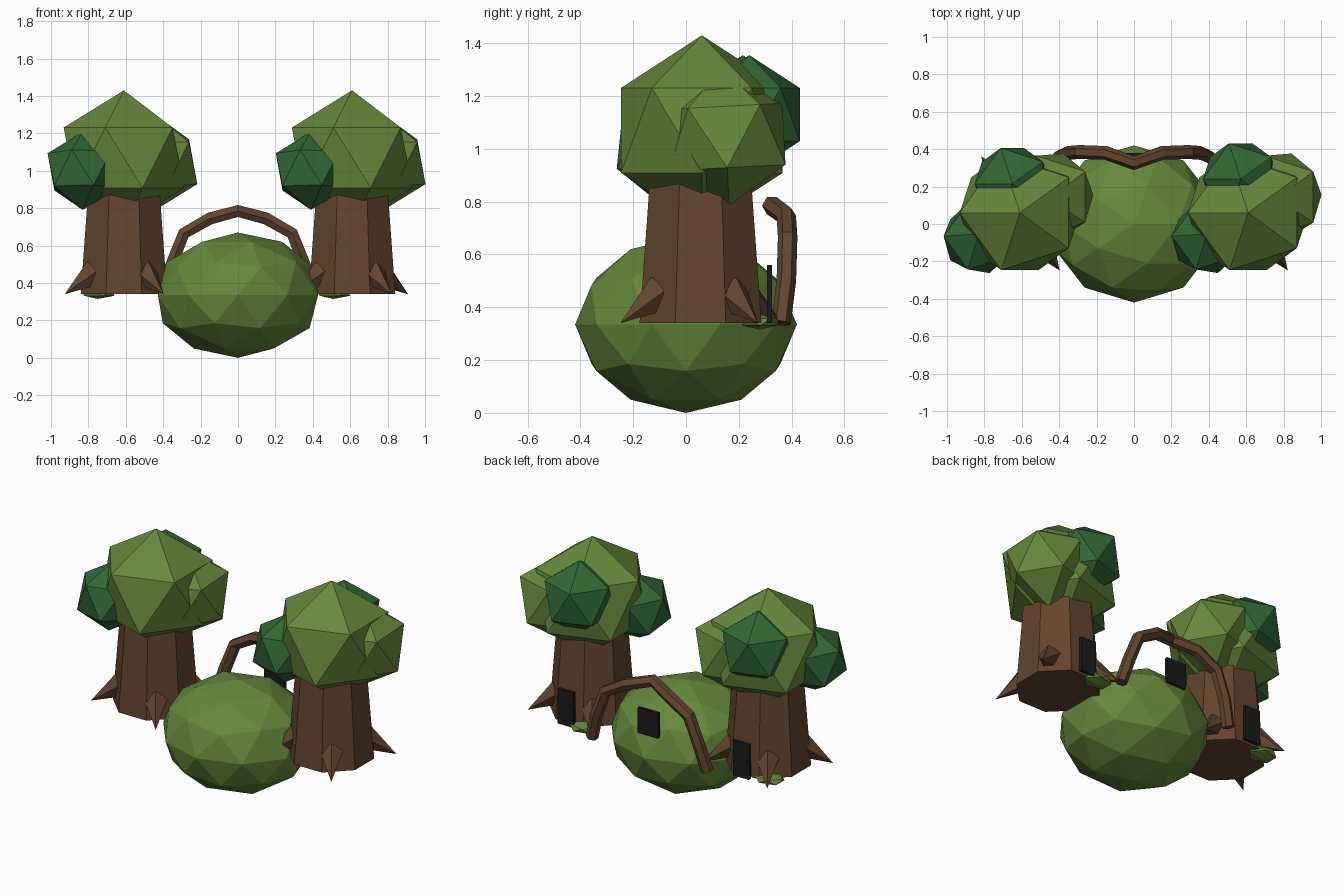
import bpy, bmesh
from math import cos, sin, pi, radians
from mathutils import Vector, Matrix

cube = bpy.data.objects.get("Cube")
if cube:
    bpy.data.objects.remove(cube, do_unlink=True)


def make_material(name, rgb):
    mat = bpy.data.materials.new(name)
    mat.use_nodes = True
    mat.diffuse_color = (*rgb, 1)
    mat.node_tree.nodes["Principled BSDF"].inputs["Base Color"].default_value = (*rgb, 1)
    return mat


LEAF = make_material("leaf green", (0.13, 0.25, 0.045))
DARK_LEAF = make_material("dark leaf green", (0.03, 0.135, 0.035))
BARK = make_material("bark brown", (0.125, 0.058, 0.027))
BLACK = make_material("door black", (0.011, 0.011, 0.011))


def finish(bm, name, mat):
    bmesh.ops.recalc_face_normals(bm, faces=bm.faces)
    mesh = bpy.data.meshes.new(name)
    bm.to_mesh(mesh)
    bm.free()
    mesh.materials.append(mat)
    obj = bpy.data.objects.new(name, mesh)
    bpy.context.collection.objects.link(obj)
    return obj


def blob(name, mat, centre, size, detail=1, turn=180, tilt=0):
    bm = bmesh.new()
    bmesh.ops.create_icosphere(bm, subdivisions=detail, radius=1)
    rot = Matrix.Rotation(radians(tilt), 4, 'X') @ Matrix.Rotation(radians(turn), 4, 'Z')
    bm.transform(Matrix.Translation(centre) @ rot @ Matrix.Diagonal((*size, 1)))
    return finish(bm, name, mat)


def frustum(name, mat, start, end, r1, r2, sides, turn=0):
    start, end = Vector(start), Vector(end)
    axis = end - start
    bm = bmesh.new()
    bmesh.ops.create_cone(bm, cap_ends=True, segments=sides,
                          radius1=r1, radius2=r2, depth=axis.length)
    rot = axis.to_track_quat('Z', 'Y').to_matrix().to_4x4()
    spin = Matrix.Rotation(radians(turn), 4, 'Z')
    bm.transform(Matrix.Translation((start + end) / 2) @ rot @ spin)
    return finish(bm, name, mat)


def plate(name, centre, size):
    bm = bmesh.new()
    bmesh.ops.create_cube(bm, size=1)
    bm.transform(Matrix.Translation(centre) @ Matrix.Diagonal((*size, 1)))
    return finish(bm, name, BLACK)


def tube(name, mat, points, radius, sides):
    points = [Vector(p) for p in points]
    bm = bmesh.new()
    rings = []
    for i, p in enumerate(points):
        tangent = (points[min(i + 1, len(points) - 1)] - points[max(i - 1, 0)]).normalized()
        side = Vector((0, 1, 0))
        side = (side - tangent * side.dot(tangent)).normalized()
        up = tangent.cross(side)
        angles = [2 * pi * k / sides for k in range(sides)]
        rings.append([bm.verts.new(p + radius * (side * cos(a) + up * sin(a))) for a in angles])
    for a, b in zip(rings, rings[1:]):
        for k in range(sides):
            n = (k + 1) % sides
            bm.faces.new((a[k], a[n], b[n], b[k]))
    bm.faces.new(rings[0])
    bm.faces.new(rings[-1])
    return finish(bm, name, mat)


def tree(side, x, y, back_y, patch):
    base = 0.34
    # Trunk
    frustum(side + "_trunk", BARK, (x, y, base), (x, y, 0.98), 0.25, 0.2, 8, 22.5)
    # Spiky roots
    for i, angle in enumerate((36, 124, 211, 305)):
        a = radians(angle)
        inner, tip = [(x + r * cos(a), y + r * sin(a)) for r in (0.19, 0.37)]
        frustum(f"{side}_root_{i + 1}", BARK, (*inner, 0.45), (*tip, base), 0.075, 0, 5)
    # Crown of overlapping leaf clumps
    blob(side + "_crown", LEAF, (x, y + 0.005, 1.07), (0.36,) * 3)
    blob(side + "_side_leaves", LEAF, (x + 0.16, y + 0.095, 1.045), (0.26,) * 3, tilt=3)
    blob(side + "_front_leaves", DARK_LEAF, (x - 0.22, y - 0.13, 1.0), (0.21,) * 3, tilt=-6)
    blob(side + "_back_leaves", DARK_LEAF, (x - 0.04, back_y, 1.13), (0.225,) * 3)
    # Door and grass tuft
    plate(side + "_door", (x, 0.316, 0.45), (0.11, 0.02, 0.22))
    blob(side + "_grass", LEAF, (*patch, 0.345), (0.1, 0.08, 0.03))


tree("right", -0.61, 0.055, 0.215, (-0.75, 0.24))
tree("left", 0.61, 0.055, 0.24, (0.51, 0.28))

# Round bush with a window at the back
blob("bush", LEAF, (0, 0, 0.335), (0.45, 0.42, 0.335), detail=2, turn=0)
plate("bush_window", (0, 0.37, 0.54), (0.14, 0.02, 0.16))

# Bent branch arch, mirrored about the middle
half = [(0.4, 0.36, 0.34), (0.355, 0.38, 0.5), (0.29, 0.385, 0.665), (0.15, 0.38, 0.745)]
path = half + [(0, 0.325, 0.785)] + [(-px, py, pz) for px, py, pz in reversed(half)]
tube("branch_arch", BARK, path, 0.037, 6)
